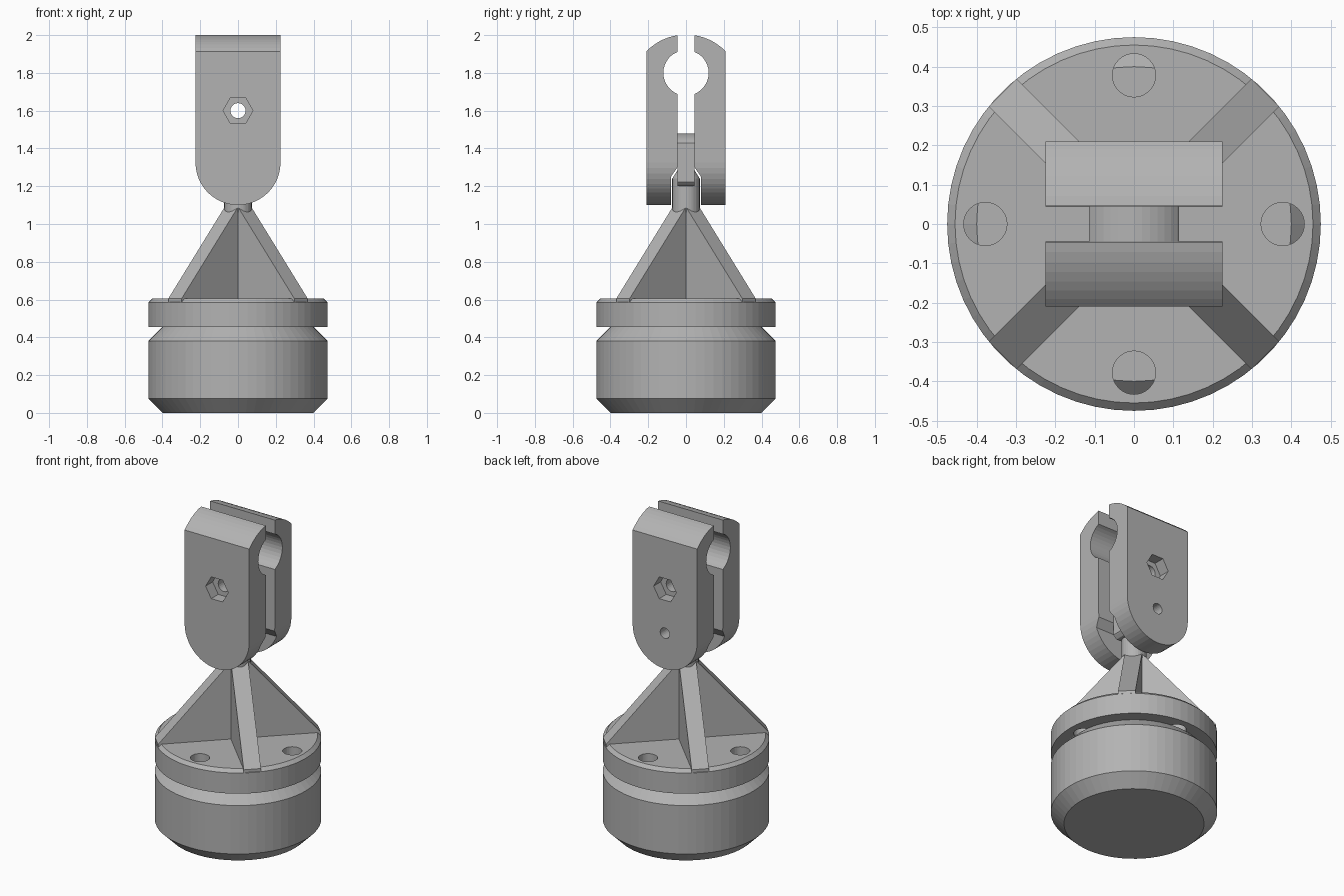
import bpy
import bmesh
import math
from mathutils import Matrix

cube = bpy.data.objects.get("Cube")
if cube:
    bpy.data.objects.remove(cube, do_unlink=True)

grey = bpy.data.materials.new("plain grey")
grey.use_nodes = True
colour = (0.45, 0.45, 0.45, 1)
grey.diffuse_color = colour
grey.node_tree.nodes["Principled BSDF"].inputs["Base Color"].default_value = colour

PLACE = {
    "x": lambda u, v, w: (w, u, v),
    "y": lambda u, v, w: (u, w, v),
    "z": lambda u, v, w: (u, v, w),
}


def finish(name, bm):
    bmesh.ops.recalc_face_normals(bm, faces=bm.faces)
    mesh = bpy.data.meshes.new(name)
    bm.to_mesh(mesh)
    bm.free()
    mesh.materials.append(grey)
    obj = bpy.data.objects.new(name, mesh)
    bpy.context.collection.objects.link(obj)
    return obj


def prism(name, outline, axis, start, end, turn=0):
    """Extrude a flat outline along an axis, then turn it about z."""
    bm = bmesh.new()
    rings = [[bm.verts.new(PLACE[axis](u, v, w)) for u, v in outline] for w in (start, end)]
    for ring in rings:
        bm.faces.new(ring)
    count = len(outline)
    for i in range(count):
        j = (i + 1) % count
        bm.faces.new((rings[0][i], rings[0][j], rings[1][j], rings[1][i]))
    bm.transform(Matrix.Rotation(turn, 4, "Z"))
    return finish(name, bm)


def lathe(name, profile, sides):
    """Spin a closed (radius, z) profile about z."""
    bm = bmesh.new()
    verts = [bm.verts.new((r, 0, z)) for r, z in profile]
    edges = [bm.edges.new(pair) for pair in zip(verts, verts[1:])]
    bmesh.ops.spin(bm, geom=verts + edges, axis=(0, 0, 1), cent=(0, 0, 0),
                   angle=math.tau, steps=sides, use_duplicate=False)
    bmesh.ops.remove_doubles(bm, verts=bm.verts, dist=0.0001)
    return finish(name, bm)


def arc(cx, cy, radius, start, end, steps):
    angles = [math.radians(start + (end - start) * i / steps) for i in range(steps + 1)]
    return [(cx + radius * math.cos(a), cy + radius * math.sin(a)) for a in angles]


def circle(cx, cy, radius, sides):
    return arc(cx, cy, radius, 0, 360, sides)[:-1]


def combine(obj, tool, operation="DIFFERENCE"):
    """Apply a boolean and discard its helper."""
    tool.hide_render = True
    mod = obj.modifiers.new("cut", "BOOLEAN")
    mod.operation = operation
    mod.solver = "EXACT"
    mod.object = tool
    bpy.context.view_layer.objects.active = obj
    bpy.ops.object.modifier_apply(modifier=mod.name)
    bpy.data.objects.remove(tool, do_unlink=True)


# Drum-shaped base with chamfered foot and tapered shoulder
R = 0.475
lathe("base_drum", [(0, 0), (0.4, 0), (R, 0.075), (R, 0.38), (0.4, 0.455), (0, 0.455)], 60)

# Flange with four mounting holes
flange = lathe("flange", [(0, 0.455), (R, 0.455), (R, 0.585), (0.455, 0.605), (0, 0.605)], 60)
for k in range(4):
    a = k * math.pi / 2
    hole = circle(0.378 * math.cos(a), 0.378 * math.sin(a), 0.055, 32)
    combine(flange, prism("hole_cutter", hole, "z", 0.4, 0.7))

# Four diagonal sloping ribs
rib = [(0, 0.58), (0.472, 0.58), (0.472, 0.605), (0.05, 1.09), (0, 1.09)]
for k in range(4):
    prism(f"rib_{k + 1}", rib, "x", -0.05, 0.05, math.pi / 4 + k * math.pi / 2)

# Neck post
lathe("neck_post", [(0, 1.06), (0.073, 1.06), (0.073, 1.24), (0.045, 1.285), (0, 1.285)], 32)

# Pivot tongue: a disc trimmed flat on both sides
PIVOT = 1.325
tongue = prism("pivot_tongue", circle(0, PIVOT, 0.155, 48), "y", -0.045, 0.045)
trim = [(-0.115, 1.2), (0.115, 1.2), (0.115, 1.6), (-0.115, 1.6)]
combine(tongue, prism("trim_cutter", trim, "y", -0.1, 0.1), "INTERSECT")
combine(tongue, prism("pin_cutter", circle(0, PIVOT, 0.033, 24), "y", -0.2, 0.2))

# Clamp jaws: side profile crossed with a round-bottomed front outline
bore = math.degrees(math.acos(0.045 / 0.12))
jaw = [(0.08, 1.05), (0.08, 1.25), (0.045, 1.3)]
jaw += arc(0, 1.8, 0.12, -bore, bore, 14)
jaw += arc(0, 1.711, 0.292, 81.1, 44.1, 7)
jaw += [(0.21, 1.05)]
front_outline = arc(0, PIVOT, 0.225, 180, 360, 24) + [(0.225, 2.1), (-0.225, 2.1)]
for name, side in (("front_jaw", -1), ("back_jaw", 1)):
    obj = prism(name, [(side * y, z) for y, z in jaw], "x", -0.3, 0.3)
    combine(obj, prism("outline_cutter", front_outline, "y", -0.4, 0.4), "INTERSECT")
    # Bolt hole with hexagonal pocket
    combine(obj, prism("bolt_cutter", circle(0, 1.6, 0.04, 24), "y", -0.4, 0.4))
    combine(obj, prism("hex_cutter", circle(0, 1.6, 0.079, 6), "y", side * 0.14, side * 0.3))
    # Pin hole: right through the back jaw, blind in the front one
    combine(obj, prism("pin_cutter", circle(0, PIVOT, 0.033, 24), "y", -0.15, 0.4))
